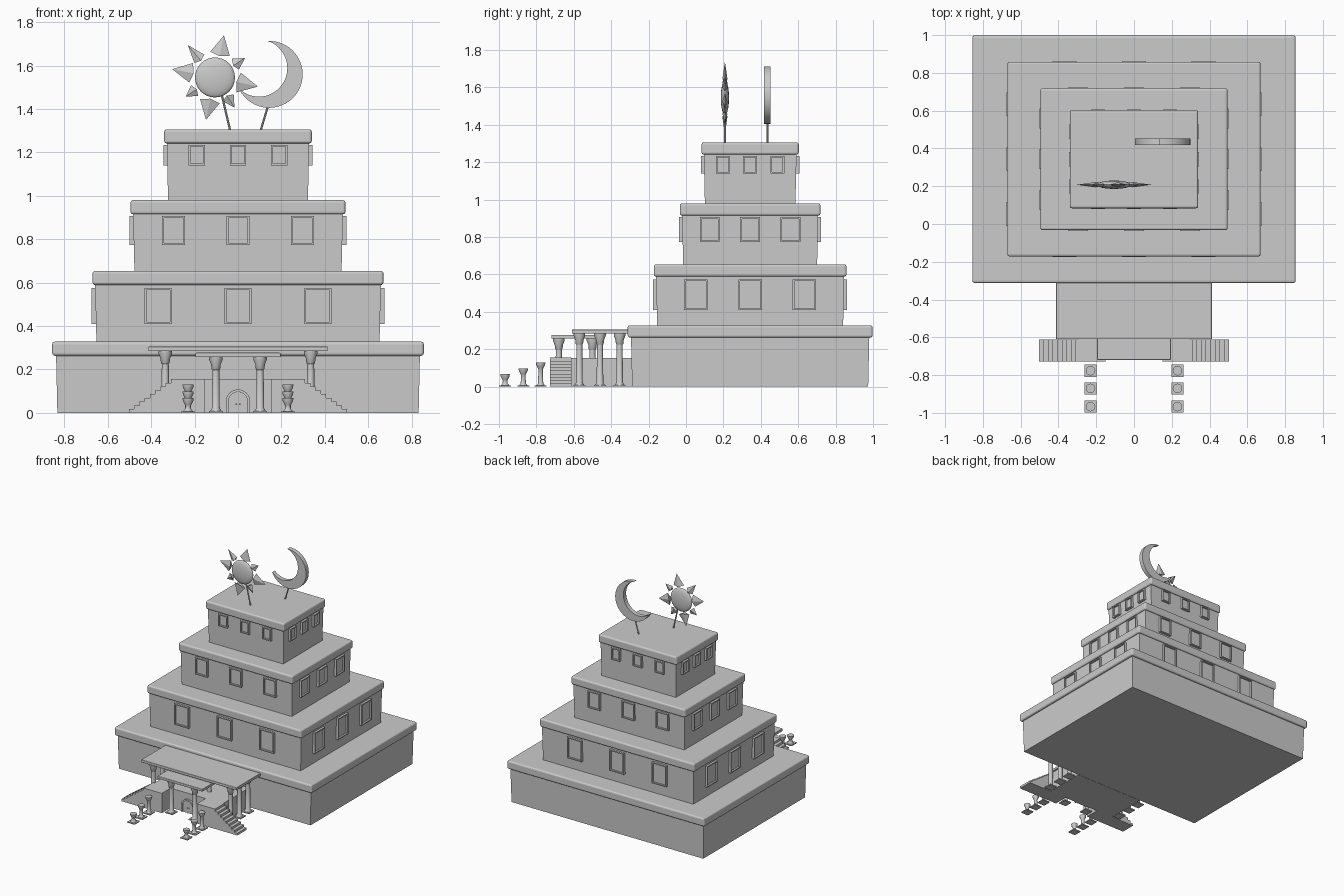
import bpy, bmesh
from math import sin, cos, radians, pi
from mathutils import Vector, Matrix

if "Cube" in bpy.data.objects:
    bpy.data.objects.remove(bpy.data.objects["Cube"])


def finish(bm, name, smooth=False):
    bmesh.ops.recalc_face_normals(bm, faces=bm.faces[:])
    me = bpy.data.meshes.new(name)
    bm.to_mesh(me)
    bm.free()
    ob = bpy.data.objects.new(name, me)
    bpy.context.collection.objects.link(ob)
    if smooth:
        bpy.ops.object.select_all(action='DESELECT')
        ob.select_set(True)
        bpy.context.view_layer.objects.active = ob
        bpy.ops.object.shade_smooth_by_angle(angle=radians(35))
    return ob


def box(name, x0, x1, y0, y1, z0, z1, bevel=0, grow=0):
    bm = bmesh.new()
    bmesh.ops.create_cube(bm, size=1)
    for v in bm.verts:
        g = grow if v.co.z > 0 else 0
        v.co = Vector(((x0 + x1) / 2 + v.co.x * (x1 - x0 + 2 * g),
                       (y0 + y1) / 2 + v.co.y * (y1 - y0 + 2 * g),
                       (z0 + z1) / 2 + v.co.z * (z1 - z0)))
    ob = finish(bm, name)
    if bevel:
        m = ob.modifiers.new("rounded_edges", 'BEVEL')
        m.width, m.segments = bevel, 3
    return ob


def extrude(name, pts, y0, y1, smooth=False):
    """Solid from an (x, z) outline, extruded along y."""
    bm = bmesh.new()
    f = bm.faces.new([bm.verts.new((x, y0, z)) for x, z in pts])
    r = bmesh.ops.extrude_face_region(bm, geom=[f])
    bmesh.ops.translate(bm, vec=(0, y1 - y0, 0),
                        verts=[v for v in r['geom'] if isinstance(v, bmesh.types.BMVert)])
    return finish(bm, name, smooth)


def lathe(name, prof, loc, n=12):
    """Turned solid from (radius, z) points."""
    bm = bmesh.new()
    rings = [[bm.verts.new((loc[0] + r * cos(2 * pi * i / n), loc[1] + r * sin(2 * pi * i / n), z))
              for i in range(n)] for r, z in prof]
    for a, b in zip(rings, rings[1:]):
        for i in range(n):
            bm.faces.new((a[i], a[(i + 1) % n], b[(i + 1) % n], b[i]))
    bm.faces.new(rings[0])
    bm.faces.new(rings[-1])
    return finish(bm, name, True)


def rod(name, a, b, r):
    a, b = Vector(a), Vector(b)
    bm = bmesh.new()
    mat = Matrix.Translation((a + b) / 2) @ (b - a).to_track_quat('Z', 'Y').to_matrix().to_4x4()
    bmesh.ops.create_cone(bm, cap_ends=True, segments=10, radius1=r, radius2=r,
                          depth=(b - a).length, matrix=mat)
    return finish(bm, name, True)


def window(name, loc, turn, w, h, out):
    """Framed window facing -y before turning, with a recessed pane."""
    bm = bmesh.new()
    bmesh.ops.create_cube(bm, size=1)
    for v in bm.verts:
        v.co = Vector((v.co.x * w, v.co.y * 2 * out, v.co.z * h))
    front = min(bm.faces, key=lambda f: f.calc_center_median().y)
    bmesh.ops.inset_region(bm, faces=[front], thickness=0.012)
    r = bmesh.ops.extrude_face_region(bm, geom=[front])
    bmesh.ops.translate(bm, vec=(0, out * 0.6, 0),
                        verts=[v for v in r['geom'] if isinstance(v, bmesh.types.BMVert)])
    bmesh.ops.delete(bm, geom=[front], context='FACES') if front.is_valid else None
    bmesh.ops.transform(bm, matrix=Matrix.Translation(loc) @ Matrix.Rotation(turn, 4, 'Z'),
                        verts=bm.verts[:])
    return finish(bm, name)


# Stepped tiers: cap half x, cap y range, floor z
CY = 0.343
tiers = [(0.856, 0.655, 0.0), (0.67, 0.515, 0.326), (0.495, 0.376, 0.652), (0.34, 0.26, 0.978)]
# Windows per tier: x spacing, y spacing, width, height, centre z
wins = [None, (0.368, 0.29, 0.125, 0.165, 0.492), (0.296, 0.216, 0.106, 0.133, 0.84),
        (0.19, 0.145, 0.075, 0.095, 1.187)]
for i, (hx, hy, z) in enumerate(tiers):
    d = 0.024 if i == 0 else 0.018
    bx, by = hx - d, hy - d
    box(f"tier_{i + 1}_body", -bx, bx, CY - by, CY + by, z, z + 0.27, grow=0.006)
    box(f"tier_{i + 1}_cap", -hx, hx, CY - hy, CY + hy, z + 0.263, z + 0.328, bevel=0.012)
    if wins[i]:
        sx, sy, w, h, wz = wins[i]
        for k in (-1, 0, 1):
            for s, turn in ((-1, 0), (1, pi)):
                window(f"tier_{i + 1}_window", (k * sx, CY + s * by, wz), turn, w, h, 0.022)
                window(f"tier_{i + 1}_window", (s * bx, CY + k * sy, wz),
                       pi / 2 if s > 0 else -pi / 2, w, h, 0.022)

# Porch roofs
box("porch_roof", -0.413, 0.413, -0.61, -0.30, 0.284, 0.305, bevel=0.003)
box("front_canopy", -0.195, 0.195, -0.72, -0.46, 0.257, 0.277, bevel=0.003)


def column(name, x, y, top):
    box(name + "_base", x - 0.032, x + 0.032, y - 0.032, y + 0.032, 0, 0.008)
    lathe(name, [(0.027, 0.008), (0.018, 0.022), (0.016, top - 0.06), (0.02, top - 0.055),
                 (0.022, top - 0.035), (0.031, top - 0.012), (0.031, top)], (x, y))


for s in (-1, 1):
    for y in (-0.57, -0.46, -0.355):
        column("porch_column", s * 0.335, y, 0.285)
    for y in (-0.68, -0.50):
        column("canopy_column", s * 0.102, y, 0.258)

# Landing and mirrored side stairs
box("landing", -0.3, 0.3, -0.615, -0.29, 0, 0.153)
N = 9
outline = [(0.152, 0), (0.152, 0.155), (0.285, 0.155)]
for k in range(N):
    x = 0.285 + k * 0.218 / N
    outline += [(x + 0.218 / N, 0.155 * (1 - k / N)), (x + 0.218 / N, 0.155 * (1 - (k + 1) / N))]
for s in (-1, 1):
    extrude("stair", [(s * x, z) for x, z in outline], -0.727, -0.612)

# Arched double door


def arch(r, zc=0.052):
    return [(r, 0)] + [(r * cos(pi * i / 16), zc + r * sin(pi * i / 16)) for i in range(17)] + [(-r, 0)]


outer, inner = arch(0.056), arch(0.044)
extrude("door_frame", outer + inner[::-1], -0.628, -0.612)
extrude("door", inner, -0.62, -0.612)
box("door_gap_strip", -0.002, 0.002, -0.623, -0.615, 0, 0.096)
for s in (-1, 1):
    rod("door_knob", (s * 0.008, -0.627, 0.04), (s * 0.008, -0.618, 0.04), 0.004)

# Rising rows of bowls on stands
for s in (-1, 1):
    for y, h in ((-0.967, 0.068), (-0.87, 0.098), (-0.777, 0.13)):
        x = s * 0.23
        box("stand_base", x - 0.032, x + 0.032, y - 0.032, y + 0.032, 0, 0.007)
        lathe("bowl_stand", [(0.022, 0.007), (0.014, 0.018), (0.012, h - 0.036), (0.015, h - 0.03),
                             (0.024, h - 0.012), (0.025, h)], (x, y))

# Sun: lens-shaped disc with long and short pyramid rays
SUN = Vector((-0.106, 0.208, 1.545))
bm = bmesh.new()
bmesh.ops.create_uvsphere(bm, u_segments=32, v_segments=16, radius=0.092,
                          matrix=Matrix.Rotation(pi / 2, 4, 'X'))
for v in bm.verts:
    v.co = SUN + Vector((v.co.x, v.co.y * 0.24, v.co.z))
finish(bm, "sun_disc", True)
rays = [(78, 0.198, 0.046), (169, 0.2, 0.046), (258, 0.2, 0.046), (-12, 0.202, 0.046),
        (33, 0.165, 0.03), (130, 0.195, 0.03), (213, 0.16, 0.03), (303, 0.165, 0.03)]
for a, tip, half in rays:
    d = Vector((cos(radians(a)), 0, sin(radians(a))))
    t = Vector((-d.z, 0, d.x))
    bm = bmesh.new()
    base = [bm.verts.new(SUN + d * r + t * u + Vector((0, w, 0)))
            for r, u, w in ((0.112, half, 0), (0.1, 0, 0.014), (0.112, -half, 0), (0.1, 0, -0.014))]
    top = bm.verts.new(SUN + d * tip)
    bm.faces.new(base)
    for i in range(4):
        bm.faces.new((base[i], base[(i + 1) % 4], top))
    finish(bm, "sun_ray")
rod("sun_pole", (-0.076, 0.208, 1.47), (-0.036, 0.208, 1.30), 0.005)

# Crescent moon from two arcs, tilted so its thick side faces lower right
n = 32
pts = [(0.154 * cos(a), 0.154 * sin(a))
       for a in (radians(-124 + 248 * i / n) for i in range(n + 1))]
end = 103
pts += [(-0.0565 + 0.1315 * cos(a), 0.1315 * sin(a))
        for a in (radians(end - 2 * end * i / n) for i in range(1, n))]
c, s = cos(radians(-31)), sin(radians(-31))
extrude("crescent_moon", [(0.144 + x * c - y * s, 1.559 + x * s + y * c) for x, y in pts],
        0.418, 0.452, True)
rod("moon_pole", (0.14, 0.435, 1.42), (0.104, 0.435, 1.30), 0.005)
